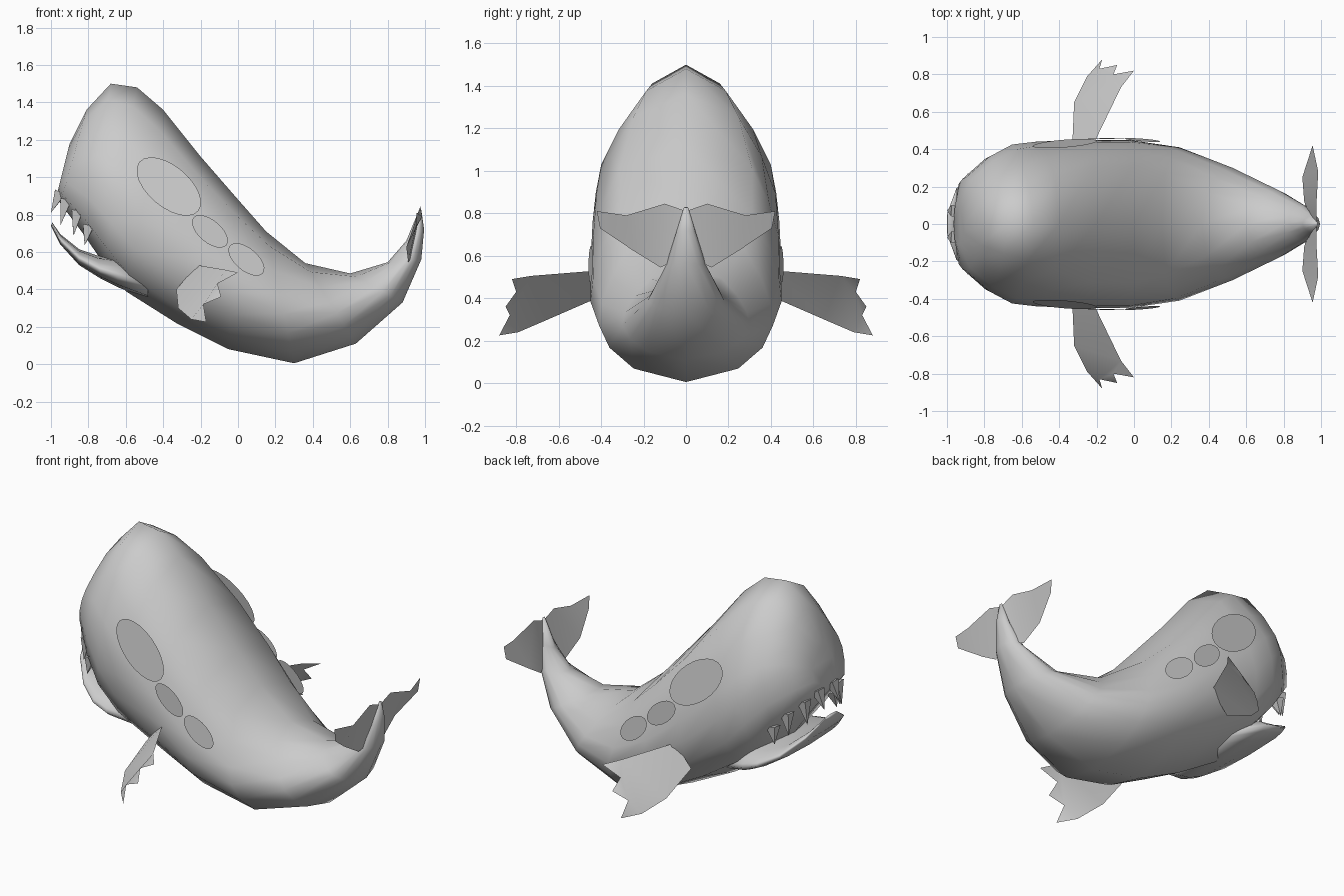
import bpy, bmesh, math
from mathutils import Vector

if "Cube" in bpy.data.objects:
    bpy.data.objects.remove(bpy.data.objects["Cube"])


def make(name, verts, faces, smooth=True):
    me = bpy.data.meshes.new(name)
    me.from_pydata([tuple(v) for v in verts], [], faces)
    bm = bmesh.new()
    bm.from_mesh(me)
    bmesh.ops.recalc_face_normals(bm, faces=bm.faces)
    bm.to_mesh(me)
    bm.free()
    for p in me.polygons:
        p.use_smooth = smooth
    ob = bpy.data.objects.new(name, me)
    bpy.context.collection.objects.link(ob)
    return ob


# Half cross-section: (distance from top to bottom, share of half width)
HALF = [(0, 0), (.11, .44), (.3, .74), (.48, .94), (.62, 1), (.77, .88), (.91, .6), (1, 0)]


def loft(name, stations):
    """Each station: top x, z, bottom x, z, half width, upper and lower exponent."""
    ring = [(u, f, 1) for u, f in HALF] + [(u, f, -1) for u, f in HALF[-2:0:-1]]
    n, verts, faces = len(ring), [], []
    for tx, tz, bx, bz, w, p, q in stations:
        for u, f, s in ring:
            y = w * s * f ** (p if u < .6 else q)
            verts.append((tx + (bx - tx) * u, y, tz + (bz - tz) * u))
    for k in range(len(stations) - 1):
        for i in range(n):
            j = (i + 1) % n
            faces.append((k*n + i, k*n + j, k*n + n + j, k*n + n + i))
    faces.append(tuple(range(n)))
    faces.append(tuple(range(len(verts) - n, len(verts))))
    return make(name, verts, faces)


# Body from blunt head to upturned tail
loft("body", [
    (-.90, 1.18, -.965, .92, .11, 1, .6),
    (-.81, 1.36, -.95, .86, .25, 1, .3),
    (-.68, 1.50, -.83, .70, .36, 1, .25),
    (-.54, 1.48, -.72, .54, .425, 1, .3),
    (-.40, 1.36, -.60, .39, .44, .7, .5),
    (-.20, 1.11, -.33, .22, .45, .45, .85),
    (.00, .88, -.05, .08, .45, .45, 1),
    (.15, .71, .30, .005, .41, .5, 1),
    (.36, .54, .63, .11, .30, .7, 1),
    (.60, .485, .88, .33, .18, .8, 1),
    (.80, .545, .98, .56, .095, .9, 1),
    (.90, .66, .995, .72, .05, 1, 1),
    (.97, .83, .98, .825, .01, 1, 1)])

# Lower jaw, its rear buried in the cheeks
loft("lower_jaw", [
    (-.993, .758, -1.0, .74, .06, .4, 1),
    (-.95, .695, -.95, .64, .19, .4, .7),
    (-.85, .615, -.85, .53, .30, .4, .6),
    (-.75, .58, -.73, .455, .365, .4, .6),
    (-.65, .57, -.64, .41, .375, .4, .6),
    (-.48, .52, -.48, .35, .30, .4, .6)])

# Teeth along the upper lip: base x, y, z, tip x, z
TEETH = [(-.95, .07, .92, -1.0, .81), (-.92, .16, .88, -.95, .74),
         (-.86, .24, .82, -.88, .685), (-.80, .29, .74, -.82, .635)]
tv, tf = [], []
for s in (1, -1):
    for bx, y, bz, tx, tz in TEETH:
        base, tip = Vector((bx, s*y, bz)), Vector((tx, s*y*1.05, tz))
        d = (tip - base).normalized()
        a = d.orthogonal().normalized() * .042
        b = d.cross(a)
        o = len(tv)
        tv += [base + a, base + b, base - a, base - b, tip]
        tf += [(o + i, o + (i + 1) % 4, o + 4) for i in range(4)]
        tf.append((o, o + 1, o + 2, o + 3))
make("teeth", tv, tf, False)

# Side fins, thin sheets with ragged tips
FIN = [(-.22, .42, .53), (-.07, .73, .505), (0, .82, .49), (-.11, .80, .43),
       (-.09, .85, .36), (-.185, .83, .32), (-.17, .88, .225), (-.25, .79, .24),
       (-.32, .65, .30), (-.33, .42, .40)]
for side, s in (("left", 1), ("right", -1)):
    v = [(x, s*y, z) for x, y, z in FIN]
    make("side_fin_" + side, v,
         [(0, 1, 8, 9), (1, 2, 3), (1, 3, 5), (3, 4, 5), (1, 5, 7, 8), (5, 6, 7)])

# Tail flukes
FLUKE = [(.975, 0, .81), (.975, .1, .845), (.985, .28, .79), (.955, .42, .81),
         (.95, .405, .73), (.90, .25, .625), (.91, .12, .545), (.95, 0, .60)]
for side, s in (("left", 1), ("right", -1)):
    v = [(x, s*y, z) for x, y, z in FLUKE]
    make("fluke_" + side, v, [(0, 1, 6, 7), (1, 2, 5, 6), (2, 3, 4, 5)])

# Flat oval eye and spot patches: centre x, z, radii, y at centre, y slopes along x and z
SPOTS = [("eye", -.37, .95, .205, .11, .43, 0, -.16),
         ("spot_large", -.15, .71, .115, .06, .457, 0, -.03),
         ("spot_small", .045, .56, .115, .06, .449, -.13, -.1)]
for name, cx, cz, ra, rb, cy, sx, sz in SPOTS:
    for side, s in (("left", 1), ("right", -1)):
        tilt, pts = math.radians(-40), []
        for i in range(24):
            t = math.tau * i / 24
            a, b = ra*math.cos(t), rb*math.sin(t)
            x = a*math.cos(tilt) - b*math.sin(tilt)
            z = a*math.sin(tilt) + b*math.cos(tilt)
            pts.append((cx + x, s*(cy + sx*x + sz*z), cz + z))
        make(name + "_" + side, pts, [tuple(range(24))], False)
